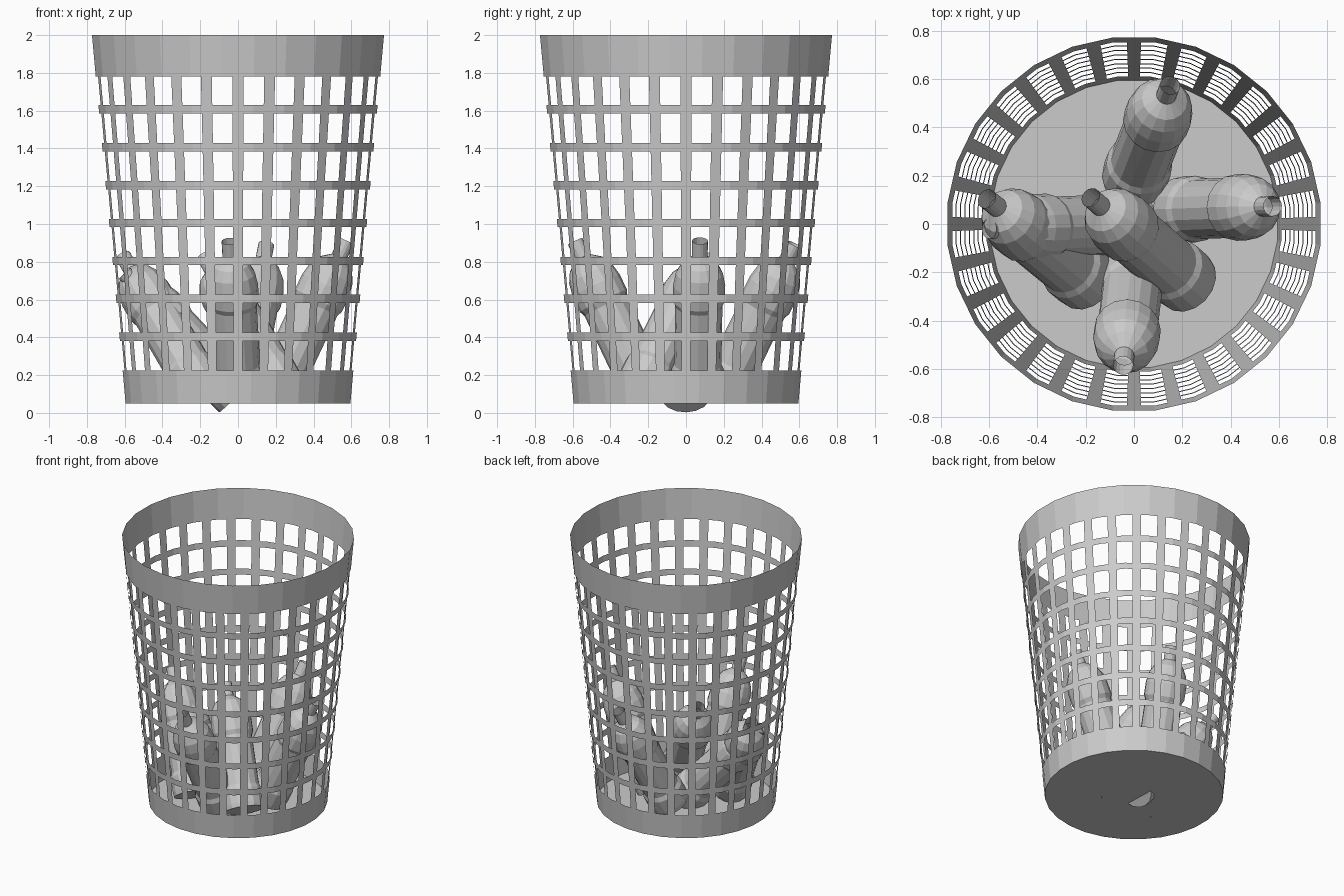
import bpy, bmesh, math
from mathutils import Vector

cube = bpy.data.objects.get("Cube")
if cube:
    bpy.data.objects.remove(cube, do_unlink=True)

grey = bpy.data.materials.new("light_grey")
grey.use_nodes = True
grey.diffuse_color = (0.6, 0.6, 0.6, 1)
grey.node_tree.nodes["Principled BSDF"].inputs["Base Color"].default_value = (0.6, 0.6, 0.6, 1)


def finish(name, bm):
    mesh = bpy.data.meshes.new(name)
    bm.to_mesh(mesh)
    bm.free()
    mesh.materials.append(grey)
    obj = bpy.data.objects.new(name, mesh)
    bpy.context.collection.objects.link(obj)
    return obj


# Basket: a tapered sheet with one upright per facet and ring bars between holes
SIDES = 28
BOTTOM, TOP = 0.05, 2.0
step = 2 * math.pi / SIDES
half_bar = 0.175 * step


def wall_point(angle, facet, z):
    apothem = 0.595 + (0.773 - 0.595) * (z - BOTTOM) / (TOP - BOTTOM)
    r = apothem / math.cos(angle - facet)
    return r * math.cos(angle), r * math.sin(angle), z


levels = [BOTTOM, 0.225]
for i in range(7):
    mid = 0.403 + 0.2007 * i
    levels += [mid - 0.022, mid + 0.022]
levels += [1.78, TOP]

bm = bmesh.new()
grid = []
for z in levels:
    ring = []
    for i in range(SIDES):
        facet = i * step
        for offset in (-half_bar, half_bar, step / 2):
            ring.append(bm.verts.new(wall_point(facet + offset, facet, z)))
    grid.append(ring)
count = SIDES * 3
for row in range(len(levels) - 1):
    for col in range(count):
        solid_row = row % 2 == 0
        upright = col % 3 == 0
        if solid_row or upright:
            nxt = (col + 1) % count
            bm.faces.new((grid[row][col], grid[row][nxt],
                          grid[row + 1][nxt], grid[row + 1][col]))
bm.faces.new(list(reversed(grid[0])))
bmesh.ops.delete(bm, geom=[v for v in bm.verts if not v.link_faces], context='VERTS')
finish("basket", bm)

# Bottle profile as (radius, distance along the axis)
LENGTH = 0.88
profile = [(0.135, 0), (0.138, 0.03), (0.138, 0.13), (0.125, 0.16), (0.125, 0.50),
           (0.138, 0.53), (0.138, 0.62), (0.125, 0.69), (0.095, 0.745),
           (0.042, 0.785), (0.042, LENGTH)]


def bottle(name, base, tip, sides=16):
    base = Vector(base)
    lean = Vector(tip) - base.xy
    rise = math.sqrt(LENGTH ** 2 - lean.length_squared)
    axis = Vector((lean.x, lean.y, rise))
    bm = bmesh.new()
    rings = []
    for r, h in profile:
        rings.append([bm.verts.new((r * math.cos(a), r * math.sin(a), h))
                      for a in (2 * math.pi * k / sides for k in range(sides))])
    for low, high in zip(rings, rings[1:]):
        for k in range(sides):
            n = (k + 1) % sides
            bm.faces.new((low[k], low[n], high[n], high[k]))
    bm.faces.new(list(reversed(rings[0])))
    obj = finish(name, bm)
    obj.location = base
    obj.rotation_mode = 'QUATERNION'
    obj.rotation_quaternion = Vector((0, 0, 1)).rotation_difference(axis)


# Bottles leaning against the wall, each from base centre to the tip's plan position
bottle("back_bottle", (0.0, 0.19, 0.115), (0.15, 0.575))
bottle("left_bottle", (0.20, 0.06, 0.115), (0.575, 0.074))
bottle("front_bottle", (0.0, -0.21, 0.115), (-0.045, -0.587))
bottle("right_bottle", (0.0, 0.0, 0.095), (-0.60, -0.02))
bottle("right_upper_bottle", (-0.20, -0.23, 0.13), (-0.61, 0.105))
bottle("middle_bottle", (0.22, -0.24, 0.13), (-0.18, 0.11))
